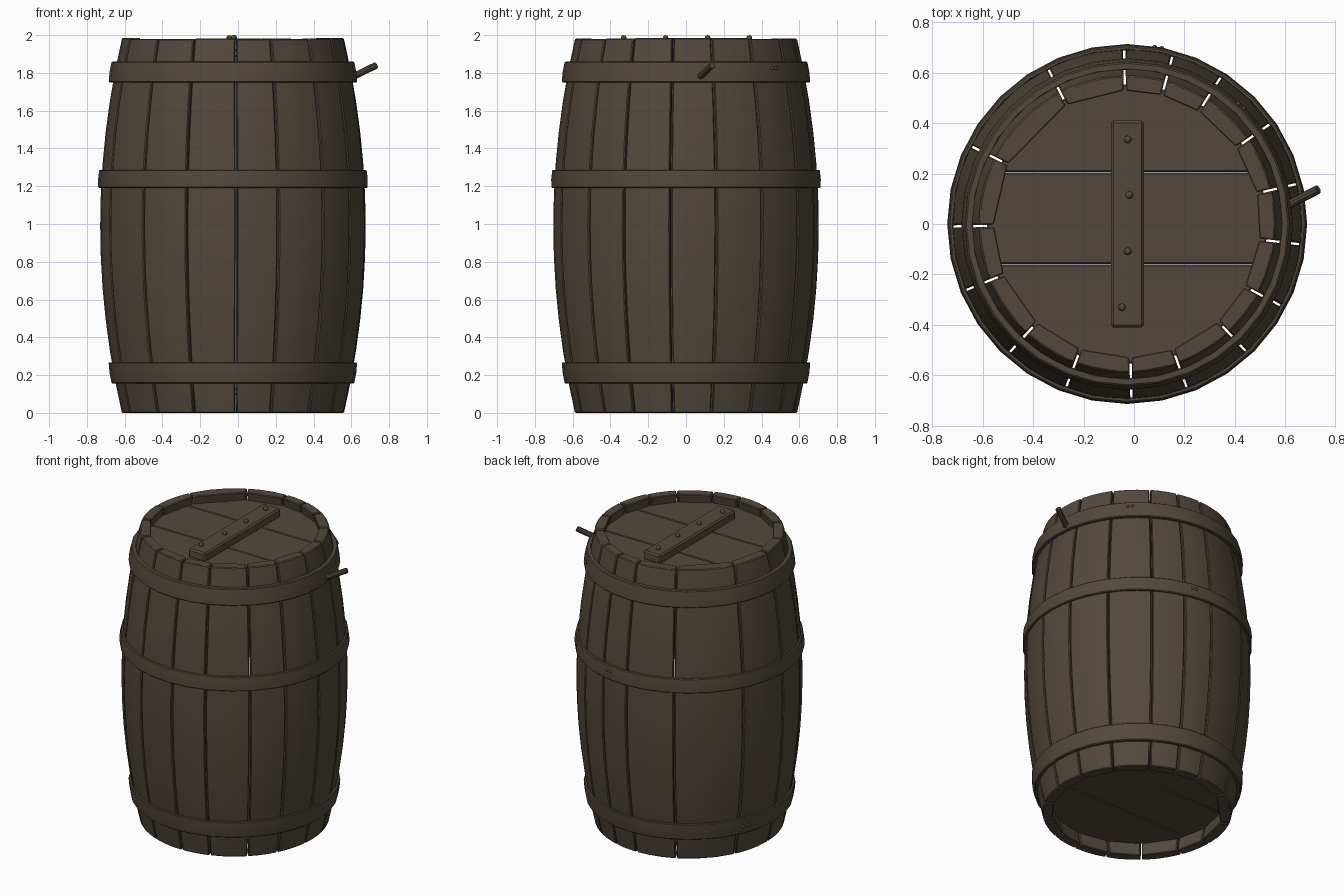
import bpy, bmesh, math, random
from mathutils import Vector

if "Cube" in bpy.data.objects:
    bpy.data.objects.remove(bpy.data.objects["Cube"])

random.seed(4)
CX = -0.027                      # barrel axis; the peg widens the +x side
wood = bpy.data.materials.new("dark_brown_wood")
wood.diffuse_color = (0.085, 0.066, 0.046, 1)
wood.use_nodes = True
wood.node_tree.nodes["Principled BSDF"].inputs["Base Color"].default_value = wood.diffuse_color


def radius(z):
    """Bulging outer radius of the barrel."""
    return 0.703 - 0.115 * ((z - 0.99) / 0.99) ** 2


def finish(name, bm, bevel=0.0, loc=(0, 0, 0)):
    bmesh.ops.recalc_face_normals(bm, faces=bm.faces[:])
    if bevel:
        sharp = [e for e in bm.edges
                 if len(e.link_faces) == 2 and e.calc_face_angle(0) > math.radians(40)]
        bmesh.ops.bevel(bm, geom=sharp, offset=bevel, segments=1,
                        affect='EDGES', clamp_overlap=True)
    me = bpy.data.meshes.new(name)
    bm.to_mesh(me)
    bm.free()
    me.materials.append(wood)
    ob = bpy.data.objects.new(name, me)
    ob.location = loc
    bpy.context.collection.objects.link(ob)
    return ob


def loft(rings, cap=True, closed=False):
    """Skin a list of equal-length closed rings."""
    bm = bmesh.new()
    vs = [[bm.verts.new(p) for p in ring] for ring in rings]
    n = len(rings[0])
    for k in range(len(vs) if closed else len(vs) - 1):
        a, b = vs[k], vs[(k + 1) % len(vs)]
        for i in range(n):
            j = (i + 1) % n
            bm.faces.new((a[i], a[j], b[j], b[i]))
    if cap and not closed:
        bm.faces.new(vs[0])
        bm.faces.new(vs[-1])
    return bm


def polar(r, a, z):
    return Vector((r * math.cos(a), r * math.sin(a), z))


# Staves: uneven widths with narrow open gaps between them
gaps = [-157.7, -132.5, -110.5, -88.6, -70, -47, -28, -6.7,
        13.3, 35, 57.5, 74.9, 91, 117, 153.5, 180.8]
for k, g in enumerate(gaps):
    a0 = math.radians(g)
    a1 = math.radians(gaps[(k + 1) % 16] + (360 if k == 15 else 0))
    top = 1.983 + random.uniform(-0.004, 0.003)
    rings = []
    for s in range(13):
        z = top * s / 12
        ro = radius(z)
        ri = ro - 0.06
        go, gi = 0.0045 / ro, 0.0045 / ri
        ring = [polar(ro, a0 + go + (a1 - a0 - 2 * go) * t / 3, z) for t in range(4)]
        ring += [polar(ri, a1 - gi, z), polar(ri, a0 + gi, z)]
        rings.append(ring)
    finish(f"stave_{k + 1}", loft(rings), 0.005, (CX, 0, 0))


# Hoops: flat bands following the bulge
def hoop(name, z0, r0, z1, r1):
    zm, rm = (z0 + z1) / 2, (r0 + r1) / 2 + 0.003
    prof = [(r0, z0), (rm, zm), (r1, z1), (radius(z1) - 0.004, z1), (radius(z0) - 0.004, z0)]
    rings = [[polar(r, math.tau * i / 32, z) for r, z in prof] for i in range(32)]
    finish(name, loft(rings, closed=True), 0.005, (CX, 0, 0))


hoop("bottom_hoop", 0.155, 0.642, 0.268, 0.658)
hoop("middle_hoop", 1.19, 0.713, 1.287, 0.708)
hoop("top_hoop", 1.75, 0.658, 1.86, 0.642)


# Round heads, each made of three boards
def board(name, y0, y1, r, z0, z1):
    pts = []
    for side in (1, -1):
        for i in range(13):
            y = y0 + (y1 - y0) * (i if side > 0 else 12 - i) / 12
            pts.append((side * math.sqrt(max(r * r - y * y, 1e-4)), y))
    rings = [[Vector((x, y, z)) for x, y in pts] for z in (z0, z1)]
    finish(name, loft(rings), 0.006, (CX, 0, 0))


for part, z0, z1 in (("lid", 1.885, 1.922), ("base", 0.095, 0.13)):
    for i, (y0, y1) in enumerate(((-0.553, -0.16), (-0.159, 0.205), (0.206, 0.553))):
        board(f"{part}_board_{i + 1}", y0, y1, 0.555, z0, z1)

# Batten across the lid
rect = [(-0.092, -0.41), (0.04, -0.41), (0.04, 0.41), (-0.092, 0.41)]
finish("lid_batten", loft([[Vector((x, y, z)) for x, y in rect] for z in (1.915, 1.978)]), 0.01)


# Rivets
def rivet(name, loc, r):
    bm = bmesh.new()
    bmesh.ops.create_uvsphere(bm, u_segments=10, v_segments=6, radius=r)
    finish(name, bm, 0, loc)


for i, (x, y) in enumerate(((-0.025, 0.335), (-0.019, 0.115), (-0.025, -0.108), (-0.048, -0.33))):
    rivet(f"batten_rivet_{i + 1}", (x, y, 1.985), 0.015)
for name, az, r, z in (("top", 46, 0.648, 1.825), ("middle", 80, 0.709, 1.25),
                       ("bottom", 157, 0.65, 0.21)):
    for s in (-1, 1):
        p = polar(r, math.radians(az) + s * 0.014 / r, z)
        rivet(f"{name}_hoop_rivet_{'left' if s < 0 else 'right'}", (p.x + CX, p.y, p.z), 0.01)

# Slanted peg near the top hoop
start, end = Vector((0.56, 0.05, 1.757)), Vector((0.732, 0.138, 1.84))
axis = (end - start).normalized()
u = axis.cross(Vector((0, 0, 1))).normalized()
v = axis.cross(u)
rings = [[c + 0.018 * (u * math.cos(math.tau * i / 10) + v * math.sin(math.tau * i / 10))
          for i in range(10)] for c in (start, end)]
finish("peg", loft(rings), 0.003)

# Smooth shading with crisp edges
bpy.ops.object.select_all(action='SELECT')
bpy.context.view_layer.objects.active = bpy.context.collection.objects[0]
bpy.ops.object.shade_smooth_by_angle(angle=math.radians(35))
